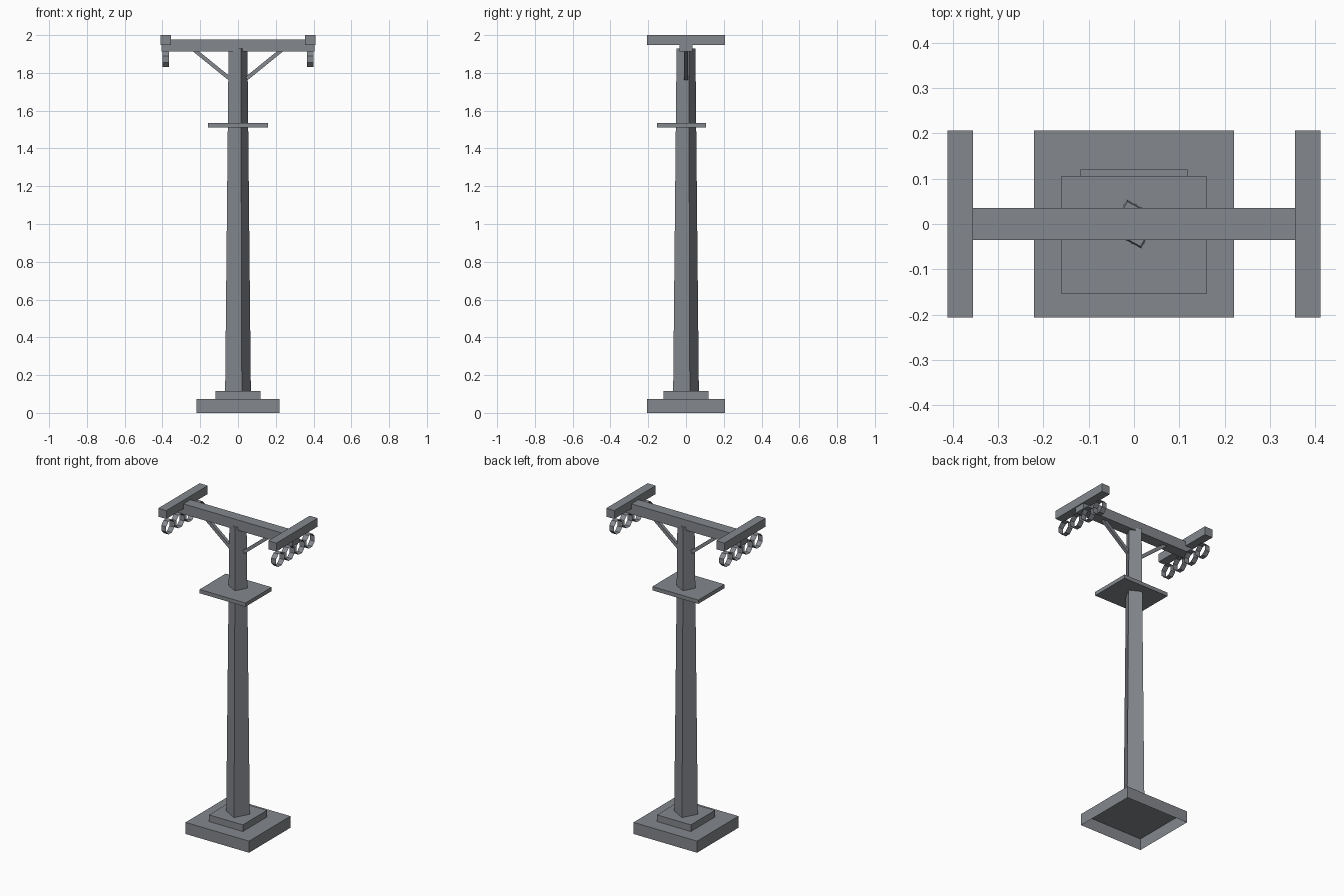
import bpy, bmesh, math
from mathutils import Matrix, Vector

cube = bpy.data.objects.get("Cube")
if cube:
    bpy.data.objects.remove(cube, do_unlink=True)

# Single painted steel colour
GREY = (0.23, 0.245, 0.265, 1)
steel = bpy.data.materials.new("steel_grey")
steel.use_nodes = True
steel.diffuse_color = GREY
steel.node_tree.nodes["Principled BSDF"].inputs["Base Color"].default_value = GREY


def finish(name, bm):
    mesh = bpy.data.meshes.new(name)
    bm.to_mesh(mesh)
    bm.free()
    mesh.materials.append(steel)
    obj = bpy.data.objects.new(name, mesh)
    bpy.context.collection.objects.link(obj)
    return obj


def box(name, low, high, open_bottom=False):
    low, high = Vector(low), Vector(high)
    bm = bmesh.new()
    bmesh.ops.create_cube(bm, size=1, matrix=Matrix.Translation((low + high) / 2)
                          @ Matrix.Diagonal((*(high - low), 1)))
    if open_bottom:
        under = [f for f in bm.faces if f.normal.z < -0.5]
        bmesh.ops.delete(bm, geom=under, context="FACES_ONLY")
    return finish(name, bm)


def prism(name, sides, r1, r2, depth, matrix, caps=True):
    bm = bmesh.new()
    bmesh.ops.create_cone(bm, cap_ends=caps, segments=sides, radius1=r1,
                          radius2=r2, depth=depth, matrix=matrix)
    return finish(name, bm)


# Footing (hollow underneath) and plinth
box("footing", (-0.221, -0.206, 0), (0.221, 0.206, 0.073), open_bottom=True)
box("plinth", (-0.118, -0.12, 0.073), (0.118, 0.12, 0.115))

# Tapered square mast, turned about its axis
base, top = 0.115, 1.93
prism("mast", 4, 0.071, 0.052, top - base,
      Matrix.Translation((0, 0, (base + top) / 2)) @ Matrix.Rotation(math.radians(16.5), 4, "Z"))

# Work platform and crossarm
box("platform", (-0.16, -0.154, 1.512), (0.16, 0.106, 1.536))
box("crossarm", (-0.405, -0.035, 1.912), (0.405, 0.035, 1.977))

for side, s in (("left", 1), ("right", -1)):
    # End beam across the arm
    xs = sorted((s * 0.355, s * 0.411))
    box(side + "_end_beam", (xs[0], -0.206, 1.947), (xs[1], 0.206, 2.0))

    # Diagonal brace from mast to arm
    a, b = Vector((s * 0.045, 0, 1.77)), Vector((s * 0.235, 0, 1.924))
    turn = (b - a).to_track_quat("Z", "Y").to_matrix().to_4x4()
    prism(side + "_brace", 4, 0.0145, 0.0145, (b - a).length,
          Matrix.Translation((a + b) / 2) @ turn @ Matrix.Rotation(math.pi / 4, 4, "Z"))

    # Row of eight-sided cable wheels, open through the middle
    for i in range(4):
        y = (i - 1.5) * 0.101
        prism(f"{side}_wheel_{i + 1}", 8, 0.044, 0.044, 0.034,
              Matrix.Translation((s * 0.383, y, 1.873)) @ Matrix.Rotation(math.pi / 2, 4, "Y")
              @ Matrix.Rotation(math.pi / 8, 4, "Z"), caps=False)
